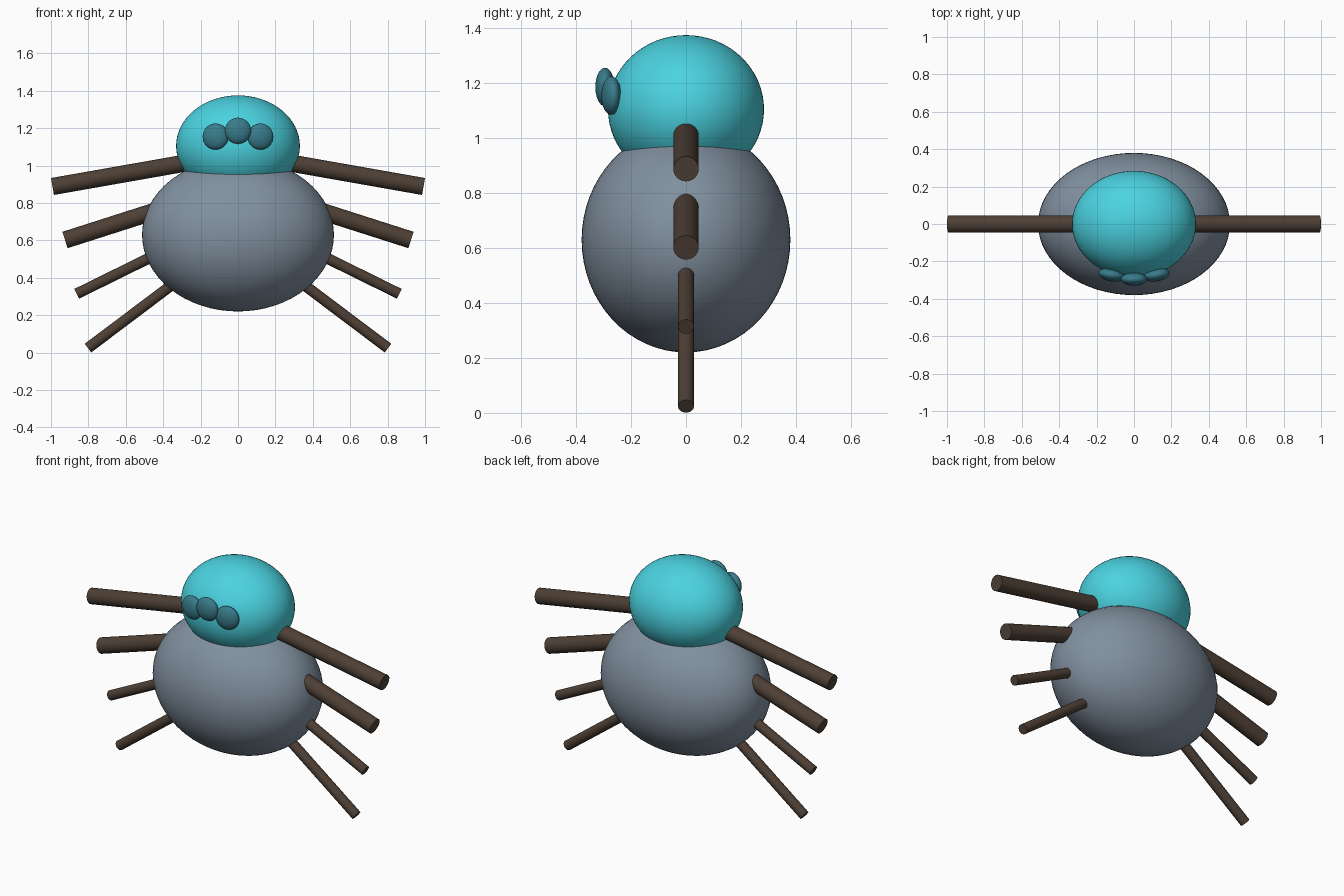
import bpy
from math import radians
from mathutils import Vector

if "Cube" in bpy.data.objects:
    bpy.data.objects.remove(bpy.data.objects["Cube"])


def material(name, rgb):
    m = bpy.data.materials.new(name)
    m.diffuse_color = (*rgb, 1)
    m.use_nodes = True
    m.node_tree.nodes["Principled BSDF"].inputs["Base Color"].default_value = m.diffuse_color
    return m


SLATE = material("slate", (0.22, 0.28, 0.35))
CYAN = material("cyan", (0.07, 0.65, 0.75))
TEAL = material("teal", (0.04, 0.2, 0.26))
BROWN = material("brown", (0.075, 0.05, 0.035))


def ellipsoid(name, centre, radii, mat, turn=0, segments=64, rings=32):
    bpy.ops.mesh.primitive_uv_sphere_add(segments=segments, ring_count=rings,
                                         location=centre,
                                         rotation=(0, 0, radians(turn)))
    ob = bpy.context.object
    ob.name = name
    ob.scale = radii
    ob.data.materials.append(mat)
    bpy.ops.object.shade_smooth()
    return ob


def rod(name, start, end, radius, mat):
    a, b = Vector(start), Vector(end)
    bpy.ops.mesh.primitive_cylinder_add(vertices=32, radius=radius,
                                        depth=(b - a).length,
                                        location=(a + b) / 2)
    ob = bpy.context.object
    ob.name = name
    ob.rotation_euler = (b - a).to_track_quat('Z', 'Y').to_euler()
    ob.data.materials.append(mat)
    bpy.ops.object.shade_smooth_by_angle(angle=radians(40))
    return ob


# Body and head
ellipsoid("body", (0, 0, 0.63), (0.513, 0.38, 0.41), SLATE)
ellipsoid("head", (0, 0, 1.105), (0.331, 0.284, 0.27), CYAN)

# Three flattened eyes on the face
for name, x, y, z, turn in (("eye_middle", 0, -0.295, 1.186, 0),
                            ("eye_left", -0.12, -0.272, 1.155, -10),
                            ("eye_right", 0.12, -0.272, 1.155, 10)):
    ellipsoid(name, (x, y, z), (0.07, 0.035, 0.07), TEAL, turn, 32, 16)

# Four pairs of legs: outer x, outer z, downward slope, radius
LEGS = ((0.992, 0.888, 0.176, 0.046),
        (0.925, 0.602, 0.320, 0.046),
        (0.863, 0.314, 0.493, 0.029),
        (0.802, 0.024, 0.753, 0.029))
INNER_X = 0.22
for i, (x, z, slope, r) in enumerate(LEGS, 1):
    for side, s in (("left", -1), ("right", 1)):
        inner_z = z + (x - INNER_X) * slope
        rod(f"leg_{i}_{side}", (s * INNER_X, 0, inner_z), (s * x, 0, z), r, BROWN)
